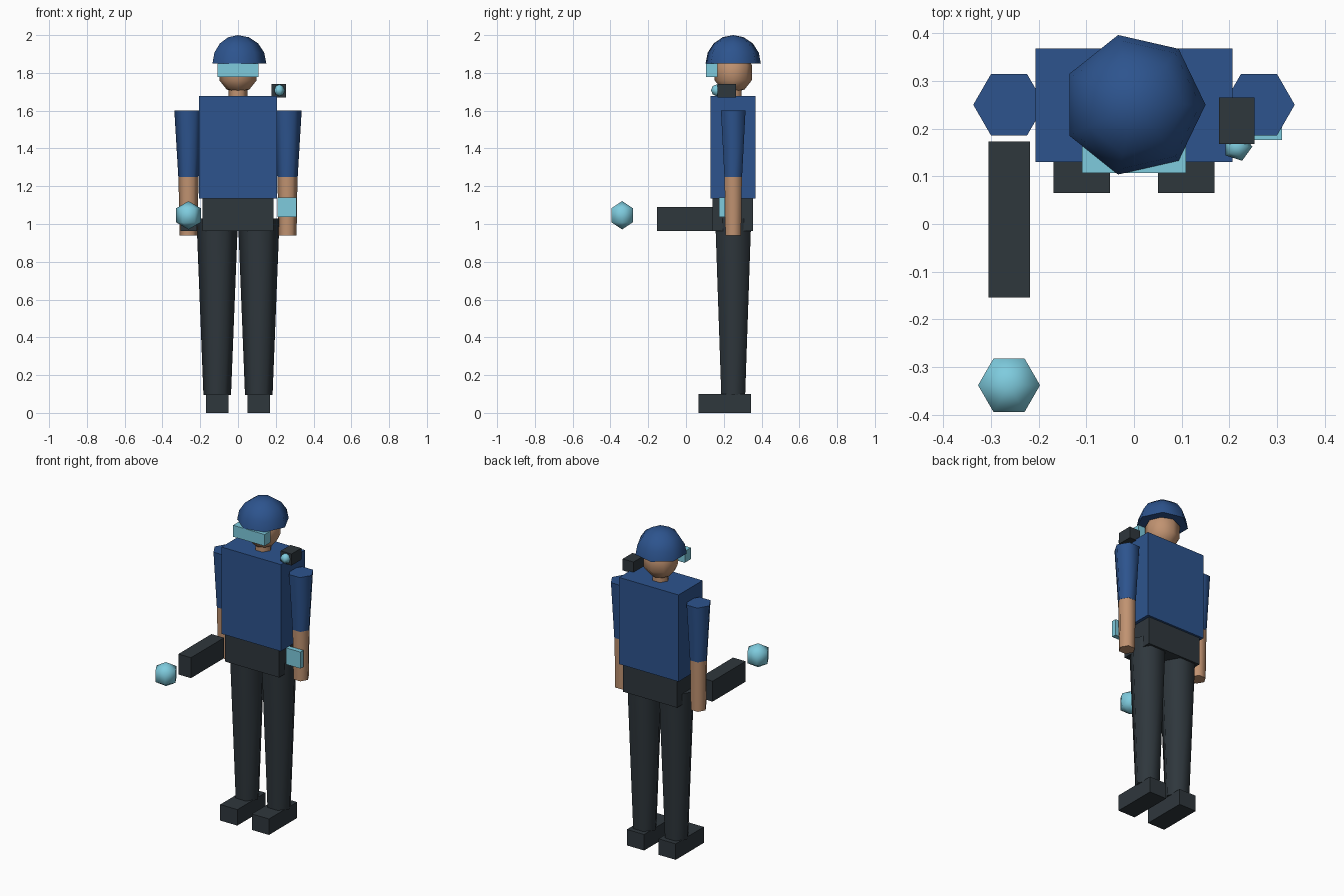
import bpy, bmesh, math

cube = bpy.data.objects.get("Cube")
if cube:
    bpy.data.objects.remove(cube, do_unlink=True)


def material(name, rgb):
    m = bpy.data.materials.new(name)
    m.use_nodes = True
    m.diffuse_color = (*rgb, 1)
    m.node_tree.nodes["Principled BSDF"].inputs["Base Color"].default_value = (*rgb, 1)
    return m


BLUE = material("uniform_blue", (0.026, 0.088, 0.27))
DARK = material("charcoal", (0.028, 0.038, 0.046))
SKIN = material("skin", (0.53, 0.29, 0.165))
CYAN = material("glowing_cyan", (0.21, 0.60, 0.73))

BODY_Y = 0.25
ARM_X = 0.262
LEG_X = 0.11


def finish(bm, name, mat):
    bmesh.ops.recalc_face_normals(bm, faces=bm.faces[:])
    mesh = bpy.data.meshes.new(name)
    bm.to_mesh(mesh)
    bm.free()
    mesh.materials.append(mat)
    obj = bpy.data.objects.new(name, mesh)
    bpy.context.collection.objects.link(obj)
    return obj


def box(name, mat, xs, ys, zs):
    """Box given by its extent along each axis."""
    bm = bmesh.new()
    bmesh.ops.create_cube(bm, size=1)
    for v in bm.verts:
        for i, (lo, hi) in enumerate((xs, ys, zs)):
            v.co[i] = hi if v.co[i] > 0 else lo
    return finish(bm, name, mat)


def lathe(name, mat, x, y, sides, profile):
    """Smooth turned solid from (radius, height) pairs, closed at both ends."""
    bm = bmesh.new()
    rings = []
    for r, z in profile:
        angles = [math.tau * i / sides for i in range(sides)]
        rings.append([bm.verts.new((x + r * math.cos(a), y + r * math.sin(a), z)) for a in angles])
    for low, high in zip(rings, rings[1:]):
        for i in range(sides):
            j = (i + 1) % sides
            bm.faces.new((low[i], low[j], high[j], high[i]))
    for ring, (r, z) in ((rings[0], profile[0]), (rings[-1], profile[-1])):
        if r > 0:
            bm.faces.new(ring)
    bmesh.ops.remove_doubles(bm, verts=bm.verts[:], dist=0.0005)
    bmesh.ops.recalc_face_normals(bm, faces=bm.faces[:])
    for f in bm.faces:
        f.smooth = True
    for e in bm.edges:
        e.smooth = e.calc_face_angle(0) < math.radians(80)
    return finish(bm, name, mat)


def ball_profile(radius, z, bands, start=-90):
    """Arc of a sphere from the start latitude up to the pole."""
    pts = []
    for i in range(bands + 1):
        a = math.radians(start + (90 - start) * i / bands)
        r = 0 if i == bands or (i == 0 and start == -90) else radius * math.cos(a)
        pts.append((r, z + radius * math.sin(a)))
    return pts


# Torso and hips
box("torso", BLUE, (-0.206, 0.206), (0.13, 0.368), (1.135, 1.678))
box("hips", DARK, (-0.187, 0.187), (0.14, 0.355), (0.962, 1.135))

# Limbs, mirrored left and right
for side, s in (("left", 1), ("right", -1)):
    lathe(side + "_leg", DARK, s * LEG_X, BODY_Y, 6, [(0.073, 0.095), (0.11, 1.03)])
    box(side + "_boot", DARK, sorted((s * 0.05, s * 0.169)), (0.065, 0.343), (0, 0.1))
    lathe(side + "_sleeve", BLUE, s * ARM_X, BODY_Y, 6, [(0.054, 1.25), (0.075, 1.6)])
    lathe(side + "_forearm", SKIN, s * ARM_X, BODY_Y, 6, [(0.048, 0.938), (0.053, 1.252)])

# Head, helmet and visor
lathe("neck", SKIN, 0, BODY_Y, 6, [(0.05, 1.66), (0.05, 1.76)])
lathe("head", SKIN, 0, BODY_Y, 8,
      [(0, 1.695), (0.06, 1.712), (0.098, 1.76), (0.1, 1.84), (0.06, 1.9), (0, 1.915)])
lathe("helmet", BLUE, 0, BODY_Y, 7, ball_profile(0.15, 1.85, 4, start=0))
box("visor", CYAN, (-0.109, 0.109), (0.107, 0.168), (1.777, 1.849))

# Shoulder camera with its lens
box("shoulder_camera", DARK, (0.178, 0.253), (0.168, 0.265), (1.67, 1.742))
lathe("camera_lens", CYAN, 0.217, 0.162, 5, ball_profile(0.031, 1.708, 4))

# Wrist screen
box("wrist_screen", CYAN, (0.21, 0.31), (0.176, 0.206), (1.037, 1.14))

# Held emitter and the orb in front of it
box("emitter", DARK, (-0.305, -0.218), (-0.154, 0.173), (0.962, 1.09))
lathe("energy_orb", CYAN, -0.262, -0.338, 6, ball_profile(0.075, 1.046, 3))
